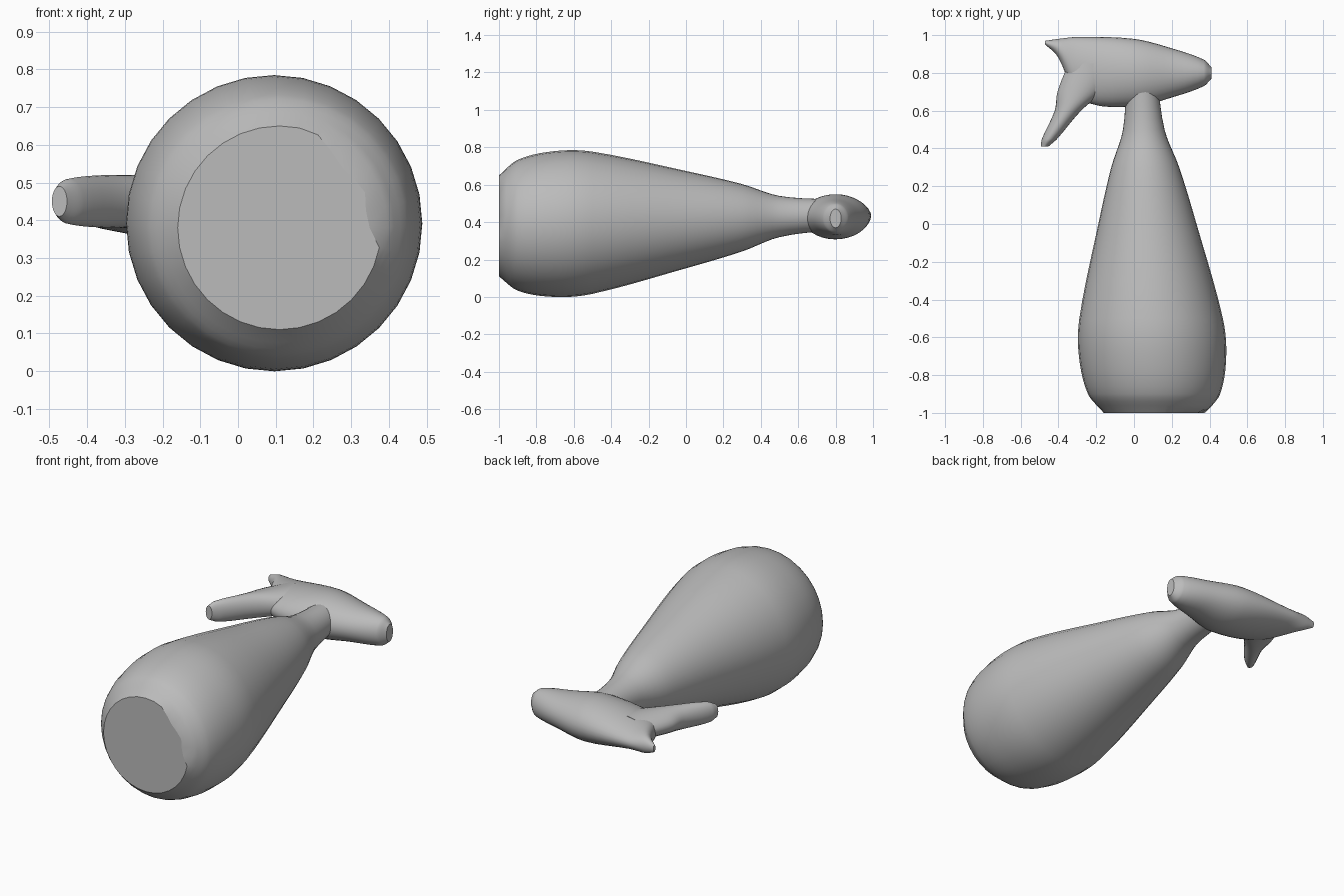
import bpy, bmesh, math, random
from mathutils import Vector

cube = bpy.data.objects.get("Cube")
if cube:
    bpy.data.objects.remove(cube, do_unlink=True)

grey = bpy.data.materials.new("plain grey")
grey.use_nodes = True
grey.diffuse_color = (.5, .5, .5, 1)
grey.node_tree.nodes["Principled BSDF"].inputs["Base Color"].default_value = grey.diffuse_color


def slope(points, i):
    """Tangent at a control point, per unit of position."""
    before, after = points[max(i - 1, 0)], points[min(i + 1, len(points) - 1)]
    return (after - before) / (after[0] - before[0])


def smooth_sections(sections, steps=5):
    """Fill in rounded in-between sections from a few control sections."""
    points = [Vector(section) for section in sections]
    result = []
    for i, (a, b) in enumerate(zip(points, points[1:])):
        span = b[0] - a[0]
        start, end = slope(points, i) * span, slope(points, i + 1) * span
        for step in range(steps):
            t = step / steps
            ease = t * t * (3 - 2 * t)
            result.append(a.lerp(b, ease) + start * t * (1 - t) ** 2 - end * t * t * (1 - t))
    return result + [points[-1]]


def loft(name, axis, spine_start, spine_end, sections, sides=32):
    """Skin oval rings along a straight spine.
    Each section holds position along the axis, half width, half height, sideways shift."""
    across = 1 - axis
    start, end = Vector(spine_start), Vector(spine_end)
    bm = bmesh.new()
    rings = []
    for position, half_width, half_height, shift in smooth_sections(sections):
        along = (position - start[axis]) / (end[axis] - start[axis])
        centre = start.lerp(end, along)
        centre[axis] = position
        centre[across] += shift
        ring = []
        for i in range(sides):
            angle = math.tau * i / sides
            corner = centre.copy()
            corner[across] += half_width * math.cos(angle)
            corner.z += half_height * math.sin(angle)
            ring.append(bm.verts.new(corner))
        rings.append(ring)
    for ring, following in zip(rings, rings[1:]):
        for i in range(sides):
            j = (i + 1) % sides
            bm.faces.new((ring[i], ring[j], following[j], following[i]))
    bm.faces.new(rings[0])
    bm.faces.new(rings[-1])
    bmesh.ops.recalc_face_normals(bm, faces=bm.faces)
    mesh = bpy.data.meshes.new(name)
    bm.to_mesh(mesh)
    bm.free()
    mesh.materials.append(grey)
    part = bpy.data.objects.new(name, mesh)
    bpy.context.collection.objects.link(part)
    bpy.ops.object.select_all(action="DESELECT")
    part.select_set(True)
    bpy.context.view_layer.objects.active = part
    bpy.ops.object.shade_smooth_by_angle(angle=math.radians(40))
    return part


# Bottle lying on its side: flat base, round belly, long taper into a thin neck
belly = [(-1, .27), (-.9, .35), (-.7, .39), (-.5, .38), (0, .26), (.3, .18), (.5, .11), (.8, .08)]
bottle = loft("bottle", 1, (.11, -1, .38), (.04, .8, .44),
              [(position, radius, radius, 0) for position, radius in belly])

# Chipped stretch of the base rim on the upper left
random.seed(4)
rim_centre = Vector((.11, -1, .38))
for vertex in bottle.data.vertices:
    offset = vertex.co - rim_centre
    if abs(offset.y) < .01 and offset.x > .1 and offset.z > -.05:
        vertex.co = rim_centre + offset * random.uniform(.85, 1)

# Spray head lying across the neck: thin tail on the right, blunt nozzle on the left
loft("spray_head", 0, (-.5, .8, .44), (.4, .8, .42), [
    (-.47, .01, .02, .16),
    (-.4, .05, .05, .13),
    (-.3, .16, .07, .03),
    (0, .18, .12, 0),
    (.2, .13, .1, 0),
    (.37, .07, .08, 0),
    (.41, .03, .05, 0)])

# Trigger sweeping outward and toward the base from the head
loft("trigger", 1, (-.48, .4, .45), (-.22, .8, .45), [
    (.41, .02, .04, 0),
    (.45, .04, .06, 0),
    (.6, .07, .07, 0),
    (.7, .12, .07, 0),
    (.85, .16, .07, 0)], 24)
